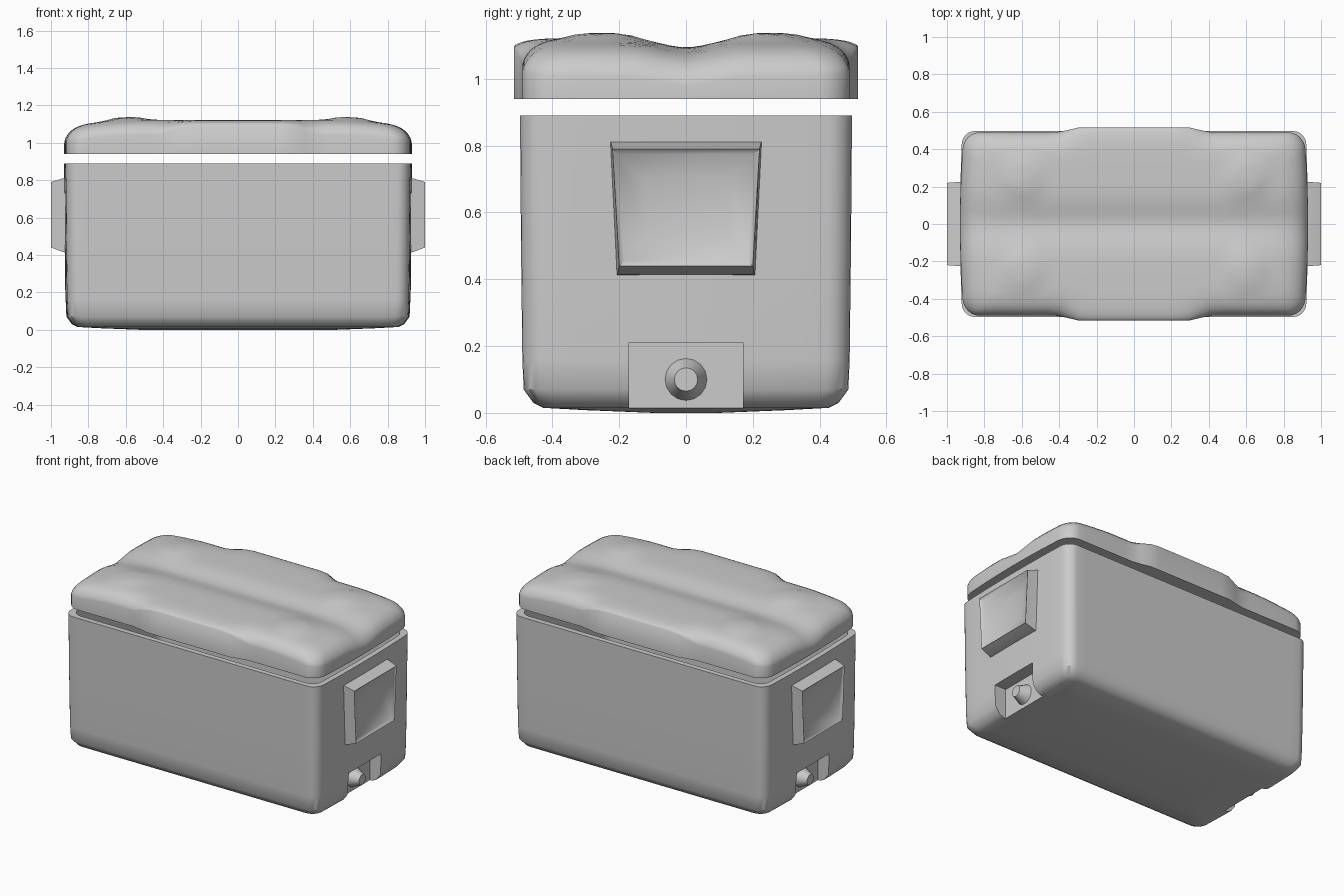
import bpy, bmesh, math
from mathutils import Matrix

if "Cube" in bpy.data.objects:
    bpy.data.objects.remove(bpy.data.objects["Cube"])


def outline(hx, hy, r, bow=0.0, bulge=0.0):
    """Rounded rectangle, optionally bowed at the ends and bulged at front/back."""
    n, m = 28, 10
    pts = []
    corners = [(1, -1, -90), (1, 1, 0), (-1, 1, 90), (-1, -1, 180)]
    for i, (sx, sy, a0) in enumerate(corners):
        cx, cy = sx * (hx - r), sy * (hy - r)
        for k in range(7):
            a = math.radians(a0 + 15 * k)
            pts.append((cx + r * math.cos(a), cy + r * math.sin(a)))
        # straight run to the next corner
        nx, ny, _ = corners[(i + 1) % 4]
        ex = nx * (hx - r) + r * math.cos(a)
        ey = ny * (hy - r) + r * math.sin(a)
        if sx == nx:
            ex = pts[-1][0]
        else:
            ey = pts[-1][1]
        x0, y0 = pts[-1]
        c = m if sx == nx else n
        pts += [(x0 + (ex - x0) * t / c, y0 + (ey - y0) * t / c) for t in range(1, c)]
    out = []
    for x, y in pts:
        x -= math.copysign(bow * (y / hy) ** 2, x) * (abs(x) / hx) ** 4
        t = max(0, min(1, (0.39 - abs(x)) / 0.07))
        y += math.copysign(bulge * t, y)
        out.append((x, y))
    return out


def loft(name, rings):
    """Skin a list of equal-length rings and cap both ends."""
    bm = bmesh.new()
    vs = [[bm.verts.new(p) for p in ring] for ring in rings]
    n = len(vs[0])
    for a, b in zip(vs, vs[1:]):
        for i in range(n):
            j = (i + 1) % n
            bm.faces.new((a[i], a[j], b[j], b[i]))
    bm.faces.new(vs[0][::-1])
    bm.faces.new(vs[-1])
    bmesh.ops.recalc_face_normals(bm, faces=bm.faces)
    return finish(name, bm)


def finish(name, bm):
    me = bpy.data.meshes.new(name)
    bm.to_mesh(me)
    bm.free()
    ob = bpy.data.objects.new(name, me)
    bpy.context.collection.objects.link(ob)
    return ob


def smooth(ob, angle=40):
    bpy.ops.object.select_all(action='DESELECT')
    ob.select_set(True)
    bpy.context.view_layer.objects.active = ob
    bpy.ops.object.shade_smooth_by_angle(angle=math.radians(angle))


# Body: tapered tub with chamfered foot, flat rim and cavity
base = outline(0.93, 0.497, 0.07, bow=0.012)


def body_ring(z, d):
    return [(x * (1 - d / 0.93), y * (1 - d / 0.497), z) for x, y in base]


body = loft("body", [body_ring(z, d) for z, d in [
    (0.0, 0.40), (0.008, 0.2), (0.015, 0.07), (0.03, 0.04), (0.07, 0.011), (0.16, 0.007),
    (0.5, 0.003), (0.89, 0.0), (0.89, 0.035), (0.3, 0.05)]])

# Drain recesses at the foot of both ends
for s in (-1, 1):
    bpy.ops.mesh.primitive_cube_add(size=1, location=(s * 0.92, 0, 0.08))
    cutter = bpy.context.object
    cutter.name = "drain_cutter"
    cutter.scale = (0.16, 0.34, 0.26)
    cutter.hide_render = True
    mod = body.modifiers.new("recess", 'BOOLEAN')
    mod.object, mod.operation, mod.solver = cutter, 'DIFFERENCE', 'EXACT'
    bpy.context.view_layer.objects.active = body
    bpy.ops.object.modifier_apply(modifier=mod.name)
    bpy.data.objects.remove(cutter)
smooth(body)

# Lid: crowned top with centre valley, raised corners and boxier middle
rim = outline(0.93, 0.49, 0.09, bow=0.02, bulge=0.025)


def lid_top(x, y):
    z = 1.122 - 0.03 * max(0, (abs(x) - 0.55) / 0.35) ** 1.5
    z -= 0.028 * math.exp(-(y / 0.1) ** 2)
    r = math.hypot(abs(x) - 0.6, abs(y) - 0.25)
    return z + 0.016 * math.exp(-(r / 0.11) ** 4)


def lid_ring(d, f):
    ring = []
    for x, y in rim:
        px, py = x * (1 - d / 0.93), y * (1 - d / 0.49)
        mid = max(0, min(1, (0.42 - abs(x)) / 0.14)) if abs(y) > 0.4 else 0
        drop = f * (0.08 - 0.055 * mid)
        ring.append((px, py, lid_top(px, py) - drop))
    return ring


rings = [[(x, y, 0.94) for x, y in rim]]
rings += [lid_ring(d, f) for d, f in [
    (0, 1), (0.005, 0.78), (0.018, 0.53), (0.035, 0.33), (0.06, 0.17), (0.09, 0.07), (0.12, 0.02),
    (0.16, 0), (0.2, 0), (0.24, 0), (0.28, 0), (0.32, 0), (0.36, 0), (0.4, 0), (0.44, 0), (0.475, 0)]]
smooth(loft("lid", rings), 50)

# Side handles: tapered blocks with a shallow dished grip; drain plugs below
for s, side in ((-1, "left"), (1, "right")):
    rects = [(0.90, 0.21, 0.41, 0.23, 0.815), (0.935, 0.205, 0.415, 0.225, 0.81),
             (1.0, 0.2, 0.44, 0.22, 0.79), (0.985, 0.185, 0.455, 0.205, 0.775),
             (0.96, 0.12, 0.53, 0.13, 0.70)]
    smooth(loft(side + "_handle", [[(s * x, -b, z0), (s * x, b, z0), (s * x, t, z1), (s * x, -t, z1)]
                                   for x, b, z0, t, z1 in rects]), 45)
    bm = bmesh.new()
    bmesh.ops.create_cone(bm, cap_ends=True, segments=16, radius1=0.065, radius2=0.035, depth=0.07,
                          matrix=Matrix.Translation((s * 0.87, 0, 0.1)) @
                          Matrix.Rotation(s * math.pi / 2, 4, 'Y'))
    smooth(finish(side + "_drain_plug", bm))
